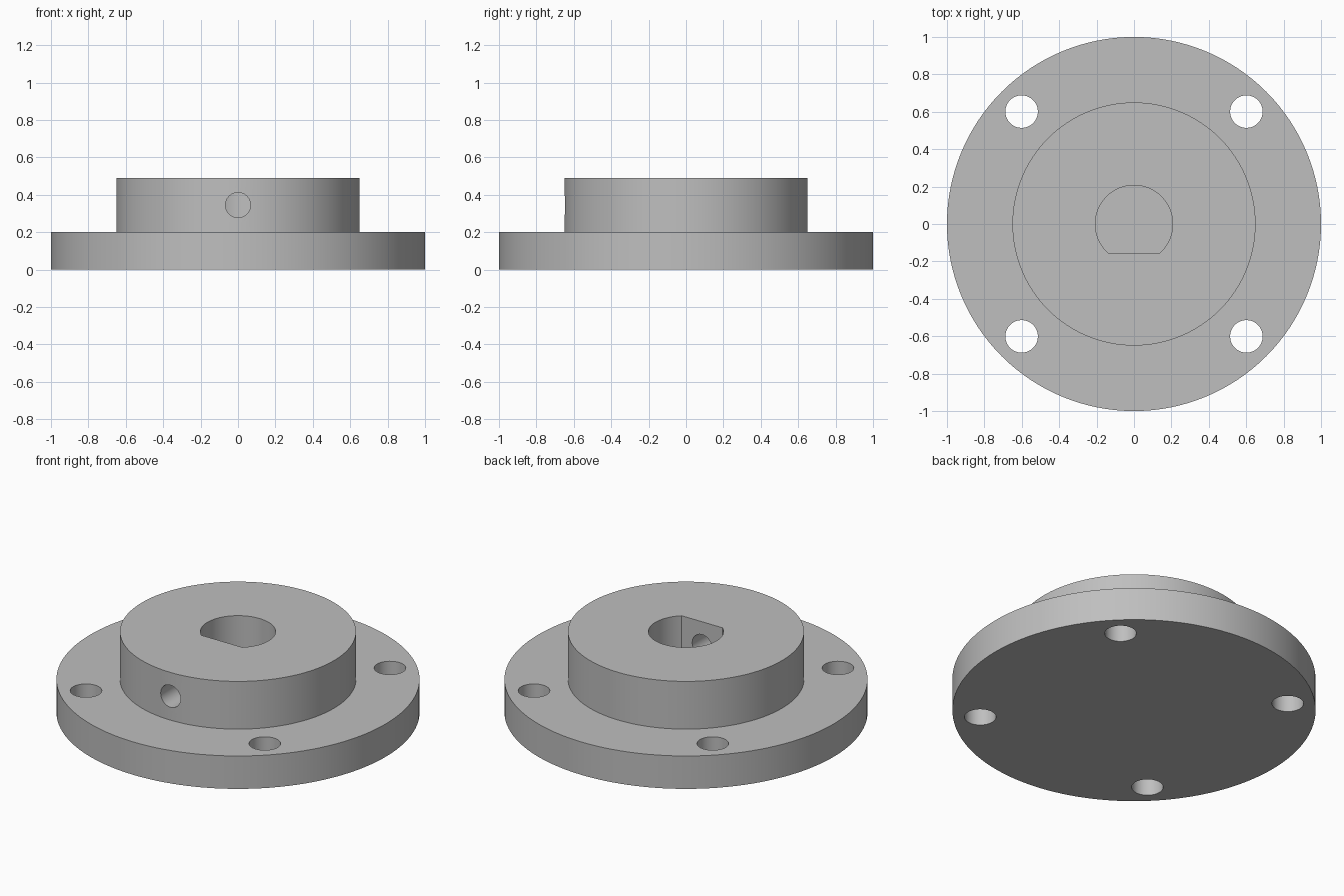
import bpy, bmesh, math
from mathutils import Matrix, Vector

cube = bpy.data.objects.get("Cube")
if cube:
    bpy.data.objects.remove(cube, do_unlink=True)

FLANGE_TOP, HUB_TOP = 0.2, 0.49
BORE_R, BORE_FLAT = 0.207, -0.155

metal = bpy.data.materials.new("grey_metal")
metal.use_nodes = True
metal.diffuse_color = (0.52, 0.52, 0.52, 1)
metal.node_tree.nodes["Principled BSDF"].inputs["Base Color"].default_value = metal.diffuse_color


def prism(name, outline, z0, z1, matrix=Matrix()):
    """Extrude a closed outline from z0 to z1, then place it."""
    bm = bmesh.new()
    face = bm.faces.new([bm.verts.new((x, y, z0)) for x, y in outline])
    grown = bmesh.ops.extrude_face_region(bm, geom=[face])
    top = [v for v in grown["geom"] if isinstance(v, bmesh.types.BMVert)]
    bmesh.ops.translate(bm, verts=top, vec=Vector((0, 0, z1 - z0)))
    bmesh.ops.recalc_face_normals(bm, faces=bm.faces)
    bm.transform(matrix)
    mesh = bpy.data.meshes.new(name)
    bm.to_mesh(mesh)
    bm.free()
    mesh.materials.append(metal)
    obj = bpy.data.objects.new(name, mesh)
    bpy.context.collection.objects.link(obj)
    return obj


def arc(radius, start, end, steps):
    return [(radius * math.cos(start + (end - start) * i / steps),
             radius * math.sin(start + (end - start) * i / steps)) for i in range(steps + 1)]


def circle(radius, steps):
    return arc(radius, 0, math.tau, steps)[:-1]


def combine(target, tool, operation):
    """Apply a boolean and drop the tool object."""
    mod = target.modifiers.new(tool.name, "BOOLEAN")
    mod.operation, mod.solver, mod.object = operation, "EXACT", tool
    bpy.ops.object.select_all(action="DESELECT")
    bpy.context.view_layer.objects.active = target
    target.select_set(True)
    bpy.ops.object.modifier_apply(modifier=mod.name)
    bpy.data.objects.remove(tool, do_unlink=True)


# Round mounting flange with the hub on top
body = prism("flanged_hub", circle(1.0, 128), 0, FLANGE_TOP)
combine(body, prism("hub", circle(0.65, 128), FLANGE_TOP / 2, HUB_TOP), "UNION")

# Blind D-shaped shaft bore, flat side to the front
a = math.asin(BORE_FLAT / BORE_R)
combine(body, prism("shaft_bore", arc(BORE_R, a, math.pi - a, 64), FLANGE_TOP, HUB_TOP + 0.1),
        "DIFFERENCE")

# Set screw hole from the front of the hub into the bore
along_y = Matrix.Translation((0, 0, 0.345)) @ Matrix.Rotation(math.pi / 2, 4, "X")
combine(body, prism("set_screw_hole", circle(0.067, 48), 0.05, 0.8, along_y), "DIFFERENCE")

# Four bolt holes through the flange
for sx in (-1, 1):
    for sy in (-1, 1):
        place = Matrix.Translation((sx * 0.601, sy * 0.601, 0))
        combine(body, prism("bolt_hole", circle(0.087, 48), -0.1, 0.3, place), "DIFFERENCE")

bpy.ops.object.shade_smooth_by_angle(angle=math.radians(30))
